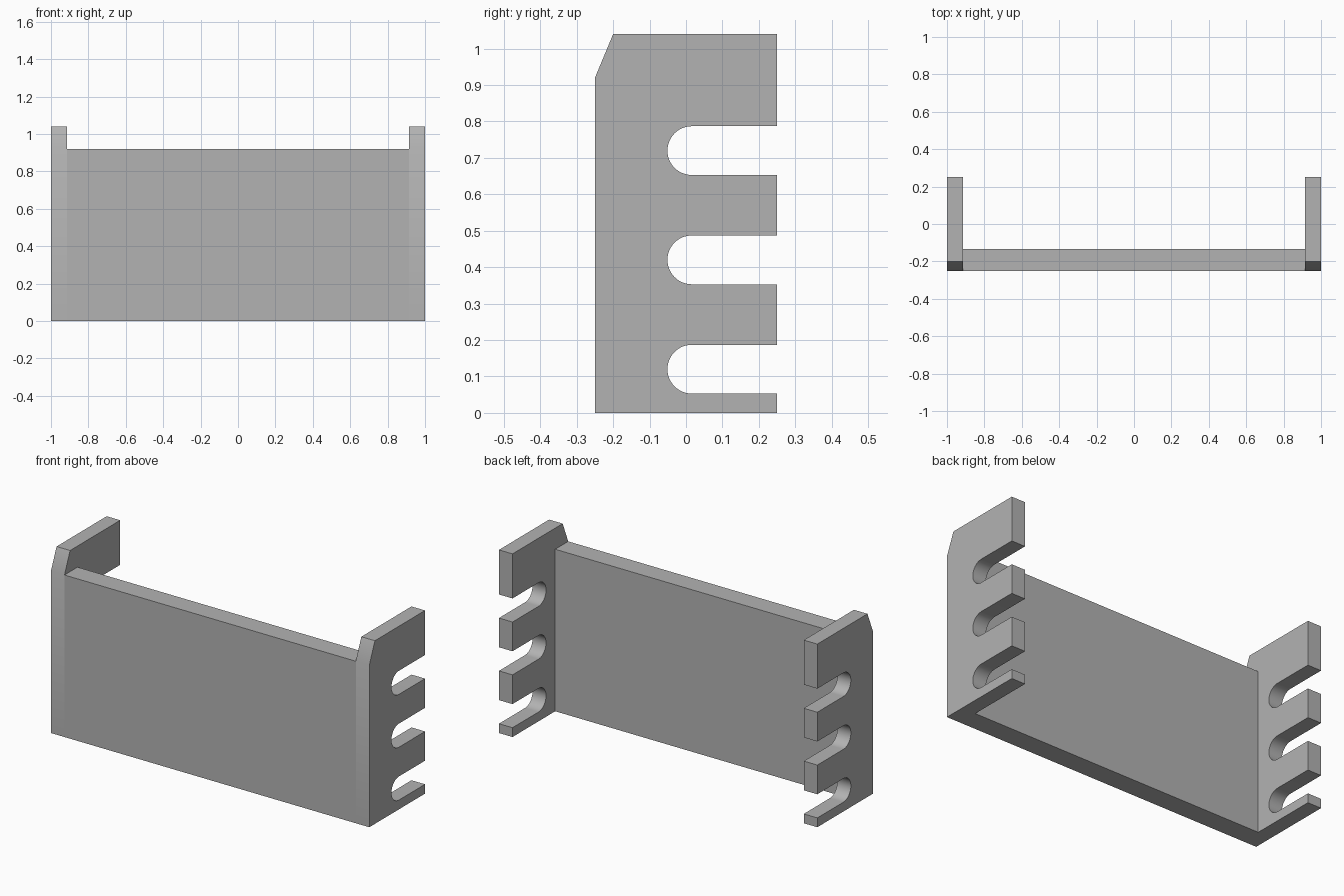
import bpy, bmesh
from math import sin, cos, pi, radians

cube = bpy.data.objects.get("Cube")
if cube:
    bpy.data.objects.remove(cube, do_unlink=True)

grey = bpy.data.materials.new("plain_grey")
grey.use_nodes = True
COLOUR = (0.45, 0.45, 0.45, 1)
grey.diffuse_color = COLOUR
grey.node_tree.nodes["Principled BSDF"].inputs["Base Color"].default_value = COLOUR

FRONT, BACK = -0.25, 0.25
INNER, OUTER = 0.915, 1.0
PANEL_TOP, SIDE_TOP = 0.92, 1.04
SLOT_R, SLOT_Y = 0.067, 0.016


def extrude_profile(name, profile, x0, x1):
    """Extrude a (y, z) outline along x."""
    bm = bmesh.new()
    face = bm.faces.new([bm.verts.new((x0, y, z)) for y, z in profile])
    result = bmesh.ops.extrude_face_region(bm, geom=[face])
    moved = [g for g in result["geom"] if isinstance(g, bmesh.types.BMVert)]
    bmesh.ops.translate(bm, vec=(x1 - x0, 0, 0), verts=moved)
    bmesh.ops.recalc_face_normals(bm, faces=bm.faces)
    mesh = bpy.data.meshes.new(name)
    bm.to_mesh(mesh)
    bm.free()
    mesh.materials.append(grey)
    obj = bpy.data.objects.new(name, mesh)
    bpy.context.collection.objects.link(obj)
    bpy.ops.object.select_all(action='DESELECT')
    obj.select_set(True)
    bpy.context.view_layer.objects.active = obj
    bpy.ops.object.shade_smooth_by_angle(angle=radians(30))
    return obj


# Side bracket outline with three round-ended slots open to the back
bracket = [(FRONT, SIDE_TOP - 0.12), (FRONT, 0), (BACK, 0)]
for zc in (0.12, 0.42, 0.72):
    bracket.append((BACK, zc - SLOT_R))
    for i in range(25):
        a = -pi / 2 - pi * i / 24
        bracket.append((SLOT_Y + SLOT_R * cos(a), zc + SLOT_R * sin(a)))
    bracket.append((BACK, zc + SLOT_R))
bracket += [(BACK, SIDE_TOP), (-0.2, SIDE_TOP)]

extrude_profile("left_bracket", bracket, INNER, OUTER)
extrude_profile("right_bracket", bracket, -INNER, -OUTER)

# Front panel between the brackets
panel = [(FRONT, 0), (-0.133, 0), (-0.133, PANEL_TOP), (FRONT, PANEL_TOP)]
extrude_profile("front_panel", panel, -INNER, INNER)
